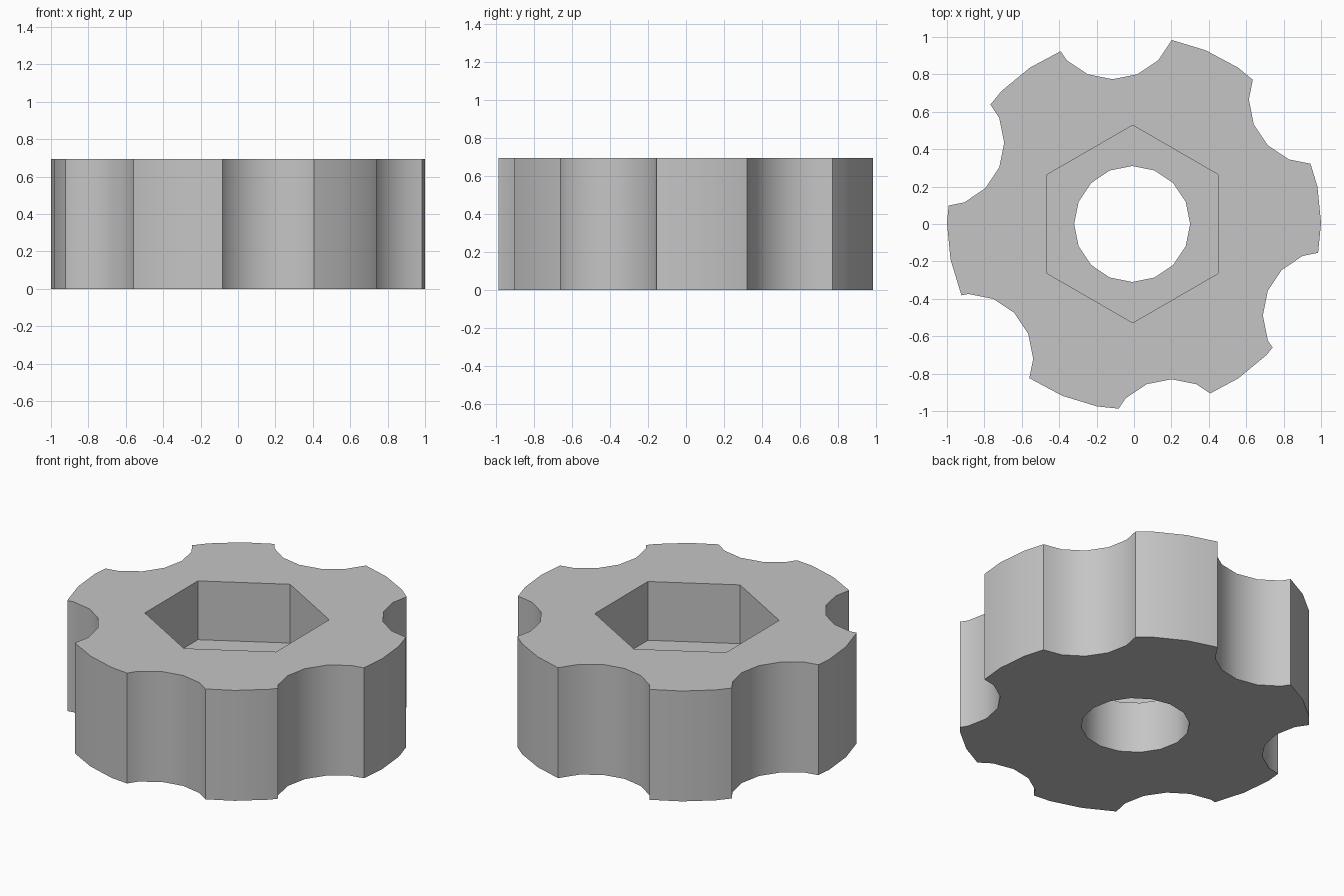
import bpy
from math import radians

HEIGHT = 0.695
POCKET_FLOOR = 0.325
MARGIN = 0.2

cube = bpy.data.objects.get("Cube")
if cube:
    bpy.data.objects.remove(cube, do_unlink=True)


def prism(name, sides, radius, x, y, bottom, top):
    """Upright prism between two heights."""
    bpy.ops.mesh.primitive_cylinder_add(
        vertices=sides, radius=radius, depth=top - bottom,
        location=(x, y, (bottom + top) / 2))
    obj = bpy.context.object
    obj.name = name
    return obj


def cut(target, cutter):
    """Subtract the cutter from the target, then discard the cutter."""
    cutter.hide_render = True
    modifier = target.modifiers.new("cut", 'BOOLEAN')
    modifier.operation = 'DIFFERENCE'
    modifier.solver = 'EXACT'
    modifier.object = cutter
    bpy.ops.object.select_all(action='DESELECT')
    target.select_set(True)
    bpy.context.view_layer.objects.active = target
    bpy.ops.object.modifier_apply(modifier=modifier.name)
    bpy.data.objects.remove(cutter, do_unlink=True)


# Round body of the knob
knob = prism("fluted_knob", 32, 1.0, 0, 0.005, 0, HEIGHT)

# Six finger flutes around the rim
flute_centres = [(0.96, 0.665), (-0.115, 1.12), (-1.04, 0.435),
                 (-0.885, -0.72), (0.20, -1.176), (1.035, -0.49)]
for x, y in flute_centres:
    cut(knob, prism("flute_cutter", 16, 0.346, x, y, -MARGIN, HEIGHT + MARGIN))

# Hexagonal nut pocket, open at the top
cut(knob, prism("pocket_cutter", 6, 0.528, -0.007, 0, POCKET_FLOOR, HEIGHT + MARGIN))

# Round bolt hole through the floor of the pocket
cut(knob, prism("hole_cutter", 16, 0.31, -0.01, 0, -MARGIN, HEIGHT + MARGIN))

# Plain grey material
grey = bpy.data.materials.new("plain_grey")
grey.use_nodes = True
colour = (0.56, 0.56, 0.56, 1)
grey.diffuse_color = colour
for node in grey.node_tree.nodes:
    if node.type == 'BSDF_PRINCIPLED':
        node.inputs["Base Color"].default_value = colour
knob.data.materials.clear()
knob.data.materials.append(grey)
for face in knob.data.polygons:
    face.material_index = 0

# Smooth curved walls, sharp corners
bpy.ops.object.select_all(action='DESELECT')
knob.select_set(True)
bpy.context.view_layer.objects.active = knob
bpy.ops.object.shade_smooth_by_angle(angle=radians(30))
